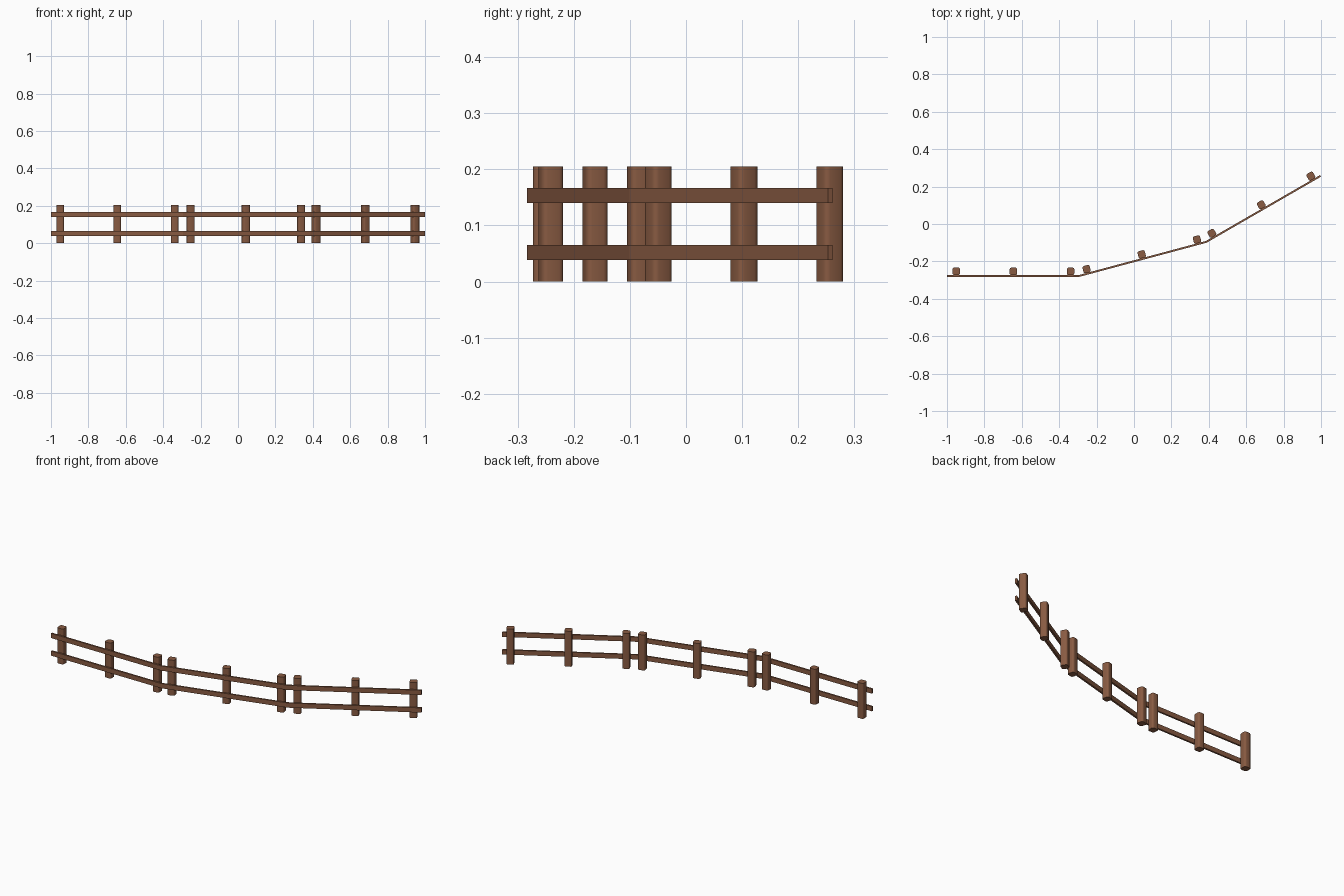
import bpy, bmesh
from math import radians, cos, sin
from mathutils import Matrix, Vector

if "Cube" in bpy.data.objects:
    bpy.data.objects.remove(bpy.data.objects["Cube"])

SECTION = 0.706          # length of one straight run
RAIL_T, RAIL_H = 0.010, 0.027
POST_W, POST_H, POST_R = 0.040, 0.205, 0.0095

wood = bpy.data.materials.new("brown_wood")
wood.diffuse_color = (0.25, 0.105, 0.055, 1)
wood.use_nodes = True
wood.node_tree.nodes["Principled BSDF"].inputs["Base Color"].default_value = wood.diffuse_color


def block(name, size, centre, frame, corner=0):
    """Box in a section's frame, optionally with rounded upright corners."""
    bm = bmesh.new()
    bmesh.ops.create_cube(bm, size=1, matrix=Matrix.Diagonal((*size, 1)))
    if corner:
        upright = [e for e in bm.edges
                   if abs(e.verts[0].co.z - e.verts[1].co.z) > 0.01]
        bmesh.ops.bevel(bm, geom=upright, offset=corner, segments=3,
                        profile=0.5, affect='EDGES')
    mesh = bpy.data.meshes.new(name)
    bm.to_mesh(mesh)
    bm.free()
    mesh.materials.append(wood)
    obj = bpy.data.objects.new(name, mesh)
    bpy.context.collection.objects.link(obj)
    obj.matrix_world = frame @ Matrix.Translation(centre)
    if corner:
        bpy.ops.object.select_all(action='DESELECT')
        obj.select_set(True)
        bpy.context.view_layer.objects.active = obj
        bpy.ops.object.shade_smooth_by_angle(angle=radians(40))


# Three fence runs, each turned 15 degrees further than the last
start = Vector((-1.0, -0.283, 0))
for i, turn in enumerate((0, 15, 30), 1):
    a = radians(turn)
    frame = Matrix.Translation(start) @ Matrix.Rotation(a, 4, 'Z')
    # Lower and upper rails on the front of the posts
    for level, z in (("lower", 0.0515), ("upper", 0.1535)):
        block(f"{level}_rail_{i}", (SECTION, RAIL_T, RAIL_H),
              (SECTION / 2, RAIL_T / 2, z), frame)
    # Three posts behind the rails
    for j, x in enumerate((0.05, 0.355, 0.661), 1):
        block(f"post_{i}_{j}", (POST_W, POST_W, POST_H),
              (x, RAIL_T + POST_W / 2, POST_H / 2), frame, POST_R)
    start = start + Vector((cos(a), sin(a), 0)) * SECTION
